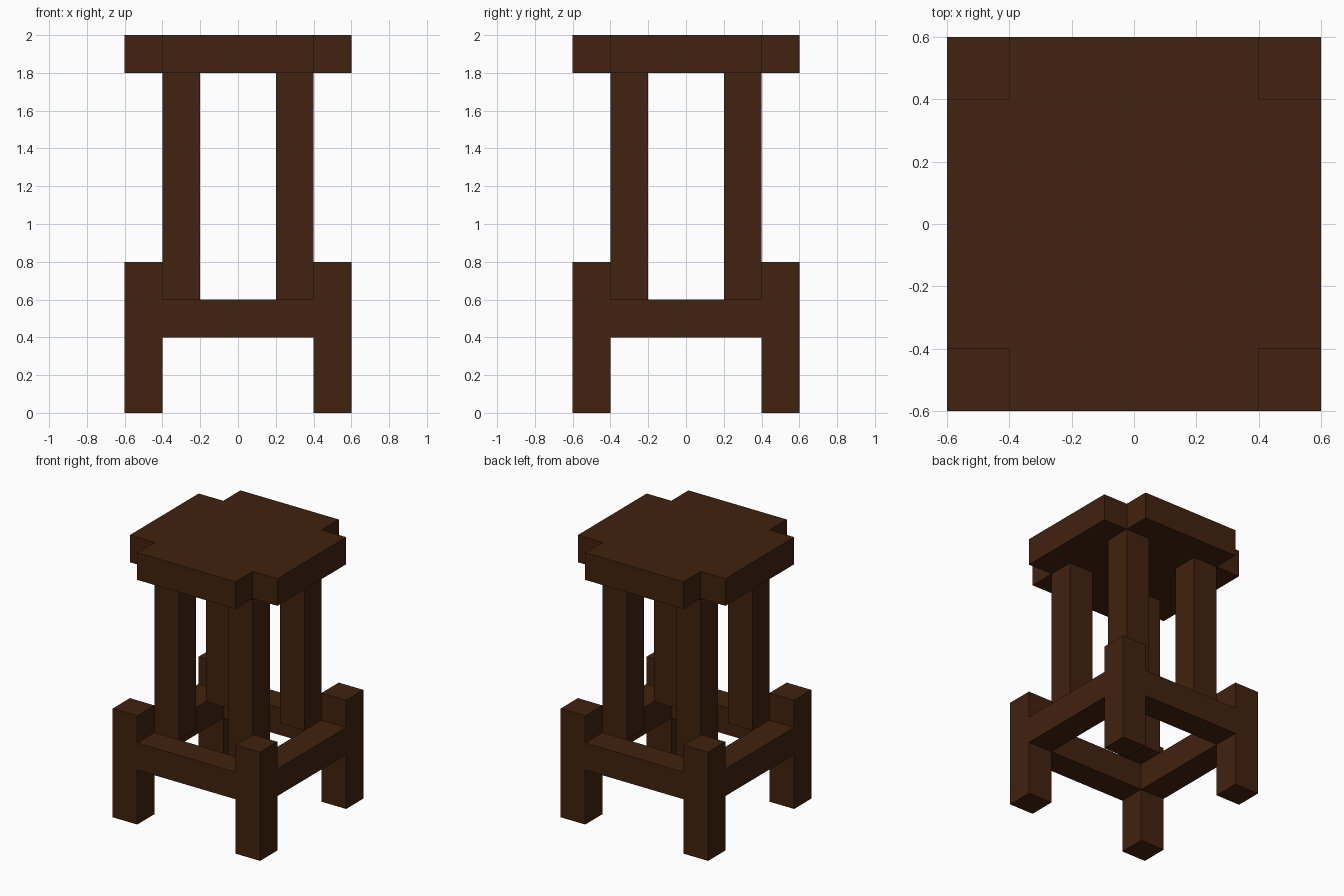
import bpy
import bmesh

if "Cube" in bpy.data.objects:
    bpy.data.objects.remove(bpy.data.objects["Cube"])

wood = bpy.data.materials.new("dark_brown_wood")
wood.diffuse_color = (0.054, 0.0160, 0.0045, 1.0)
wood.use_nodes = True
wood.node_tree.nodes["Principled BSDF"].inputs["Base Color"].default_value = wood.diffuse_color


def finish(name, bm):
    bmesh.ops.recalc_face_normals(bm, faces=bm.faces)
    mesh = bpy.data.meshes.new(name)
    bm.to_mesh(mesh)
    bm.free()
    mesh.materials.append(wood)
    obj = bpy.data.objects.new(name, mesh)
    bpy.context.collection.objects.link(obj)
    return obj


def box(name, center, size):
    bm = bmesh.new()
    bmesh.ops.create_cube(bm, size=1.0)
    bmesh.ops.scale(bm, vec=size, verts=bm.verts)
    bmesh.ops.translate(bm, vec=center, verts=bm.verts)
    return finish(name, bm)


# Corner feet and the inner posts that float up to the seat
for sx, side in ((-1, "left"), (1, "right")):
    for sy, end in ((-1, "front"), (1, "back")):
        box(f"{end}_{side}_leg", (sx * 0.5, sy * 0.5, 0.4), (0.2, 0.2, 0.8))
        box(f"{end}_{side}_post", (sx * 0.3, sy * 0.3, 1.2), (0.2, 0.2, 1.2))

# Stretchers joining the legs
for s, end, side in ((-1, "front", "left"), (1, "back", "right")):
    box(f"{end}_stretcher", (0, s * 0.5, 0.5), (0.8, 0.2, 0.2))
    box(f"{side}_stretcher", (s * 0.5, 0, 0.5), (0.2, 0.8, 0.2))

# Seat: square slab with notched corners
a, b = 0.6, 0.4
quarter = [(a, b), (b, b), (b, a)]
outline = []
for _ in range(4):
    outline += quarter
    quarter = [(-y, x) for x, y in quarter]
bm = bmesh.new()
face = bm.faces.new([bm.verts.new((x, y, 1.8)) for x, y in outline])
ext = bmesh.ops.extrude_face_region(bm, geom=[face], use_keep_orig=True)
top = [v for v in ext["geom"] if isinstance(v, bmesh.types.BMVert)]
bmesh.ops.translate(bm, vec=(0, 0, 0.2), verts=top)
finish("seat", bm)
